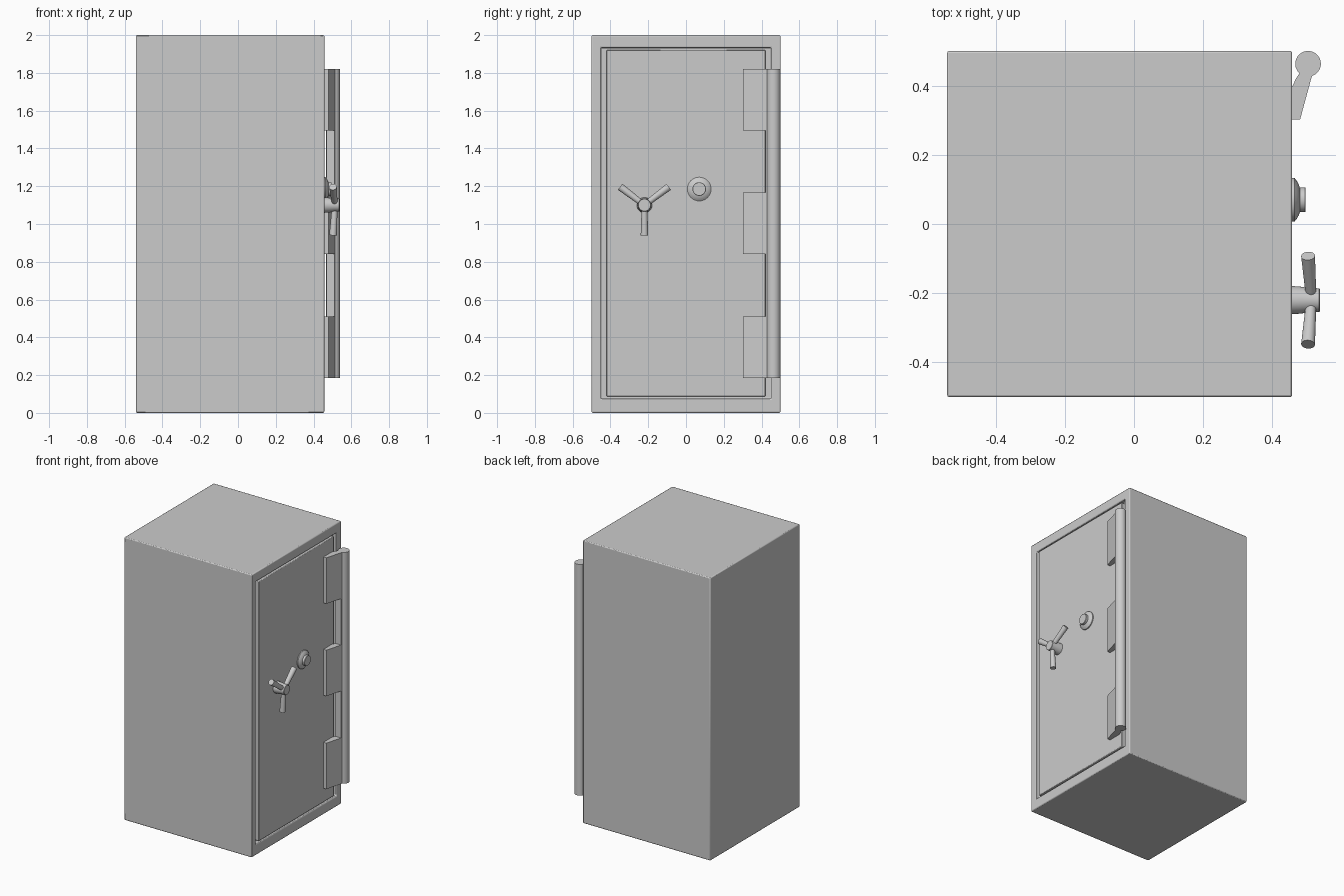
import bpy, bmesh
from math import cos, sin, radians, pi, atan2
from mathutils import Vector, Matrix

if "Cube" in bpy.data.objects:
    bpy.data.objects.remove(bpy.data.objects["Cube"])

FRONT = 0.457   # x of the door side


def finish(bm, name, bevel=0, smooth=True):
    bmesh.ops.recalc_face_normals(bm, faces=bm.faces)
    me = bpy.data.meshes.new(name)
    bm.to_mesh(me)
    bm.free()
    ob = bpy.data.objects.new(name, me)
    bpy.context.collection.objects.link(ob)
    bpy.ops.object.select_all(action='DESELECT')
    ob.select_set(True)
    bpy.context.view_layer.objects.active = ob
    if bevel:
        m = ob.modifiers.new("bevel", 'BEVEL')
        m.width, m.segments = bevel, 2
    if smooth:
        bpy.ops.object.shade_smooth_by_angle(angle=radians(30))
    return ob


def box(lo, hi):
    bm = bmesh.new()
    lo, hi = Vector(lo), Vector(hi)
    bmesh.ops.create_cube(bm, size=1, matrix=Matrix.Translation((lo + hi) / 2)
                          @ Matrix.Diagonal((*(hi - lo), 1)))
    return bm


def prism(name, pts, z0, z1):
    # extrude an xy outline upwards
    bm = bmesh.new()
    f = bm.faces.new([bm.verts.new((x, y, z0)) for x, y in pts])
    r = bmesh.ops.extrude_face_region(bm, geom=[f])
    bmesh.ops.translate(bm, vec=(0, 0, z1 - z0),
                        verts=[v for v in r['geom'] if isinstance(v, bmesh.types.BMVert)])
    return finish(bm, name)


def lathe(name, y, z, profile, n=32):
    # turn (x, radius) rings about an x-parallel axis
    bm = bmesh.new()
    rings = [[bm.verts.new((x, y + r * cos(2 * pi * i / n), z + r * sin(2 * pi * i / n)))
              for i in range(n)] for x, r in profile]
    for a, b in zip(rings, rings[1:]):
        for i in range(n):
            bm.faces.new((a[i], a[(i + 1) % n], b[(i + 1) % n], b[i]))
    bm.faces.new(rings[0])
    bm.faces.new(rings[-1])
    return finish(bm, name)


# Body with a shallow door recess
bm = box((-0.54, -0.5, 0), (FRONT, 0.5, 2))
bm.faces.ensure_lookup_table()
face = max(bm.faces, key=lambda f: f.calc_center_median().x)
bmesh.ops.inset_region(bm, faces=[face], thickness=0.07)
for v in face.verts:
    v.co.z = 1.933 if v.co.z > 1 else 0.075
r = bmesh.ops.extrude_face_region(bm, geom=[face])
bmesh.ops.delete(bm, geom=[face], context='FACES')
bmesh.ops.translate(bm, vec=(-0.03, 0, 0),
                    verts=[v for v in r['geom'] if isinstance(v, bmesh.types.BMVert)])
finish(bm, "safe_body", 0.006)

# Door panel set flush in the recess
finish(box((FRONT - 0.04, -0.42, 0.086), (FRONT, 0.42, 1.922)), "door", 0.004)

# Hinge barrel with a short neck, full height
cx, cy, cr = 0.503, 0.463, 0.037
a0, a1 = atan2(-0.036, 0.012), radians(228)
barrel = [(cx + cr * cos(a0 + (a1 - a0) * i / 28), cy + cr * sin(a0 + (a1 - a0) * i / 28))
          for i in range(29)]
prism("hinge_barrel", barrel + [(0.468, 0.42), (0.512, 0.42)], 0.185, 1.82)

# Three hinge leaves reaching onto the door
for i, z in enumerate((0.185, 0.842, 1.495)):
    prism(f"hinge_leaf_{i + 1}", [(FRONT - 0.002, 0.302), (0.48, 0.302), (0.512, 0.42),
                                  (0.468, 0.42), (FRONT - 0.002, 0.392)], z, z + 0.325)

# Combination dial
lathe("combination_dial", 0.07, 1.185,
      [(FRONT - 0.005, 0.063), (0.464, 0.063), (0.471, 0.054), (0.476, 0.045),
       (0.479, 0.036), (0.494, 0.036), (0.496, 0.034)])

# Handle hub and three flared spokes
hy, hz = -0.22, 1.1
lathe("handle_hub", hy, hz, [(FRONT - 0.005, 0.041), (0.48, 0.039), (0.51, 0.035),
                             (0.535, 0.034), (0.537, 0.032)])
for i, deg in enumerate((37, 143, 270)):
    d = Vector((0, cos(radians(deg)), sin(radians(deg))))
    a = Vector((0.512, hy, hz)) + d * 0.01
    b = Vector((0.503, hy, hz)) + d * 0.16
    bm = bmesh.new()
    bmesh.ops.create_cone(bm, cap_ends=True, segments=24, radius1=0.015, radius2=0.02,
                          depth=(b - a).length,
                          matrix=Matrix.Translation((a + b) / 2)
                          @ (b - a).to_track_quat('Z', 'Y').to_matrix().to_4x4())
    finish(bm, f"handle_spoke_{i + 1}")
